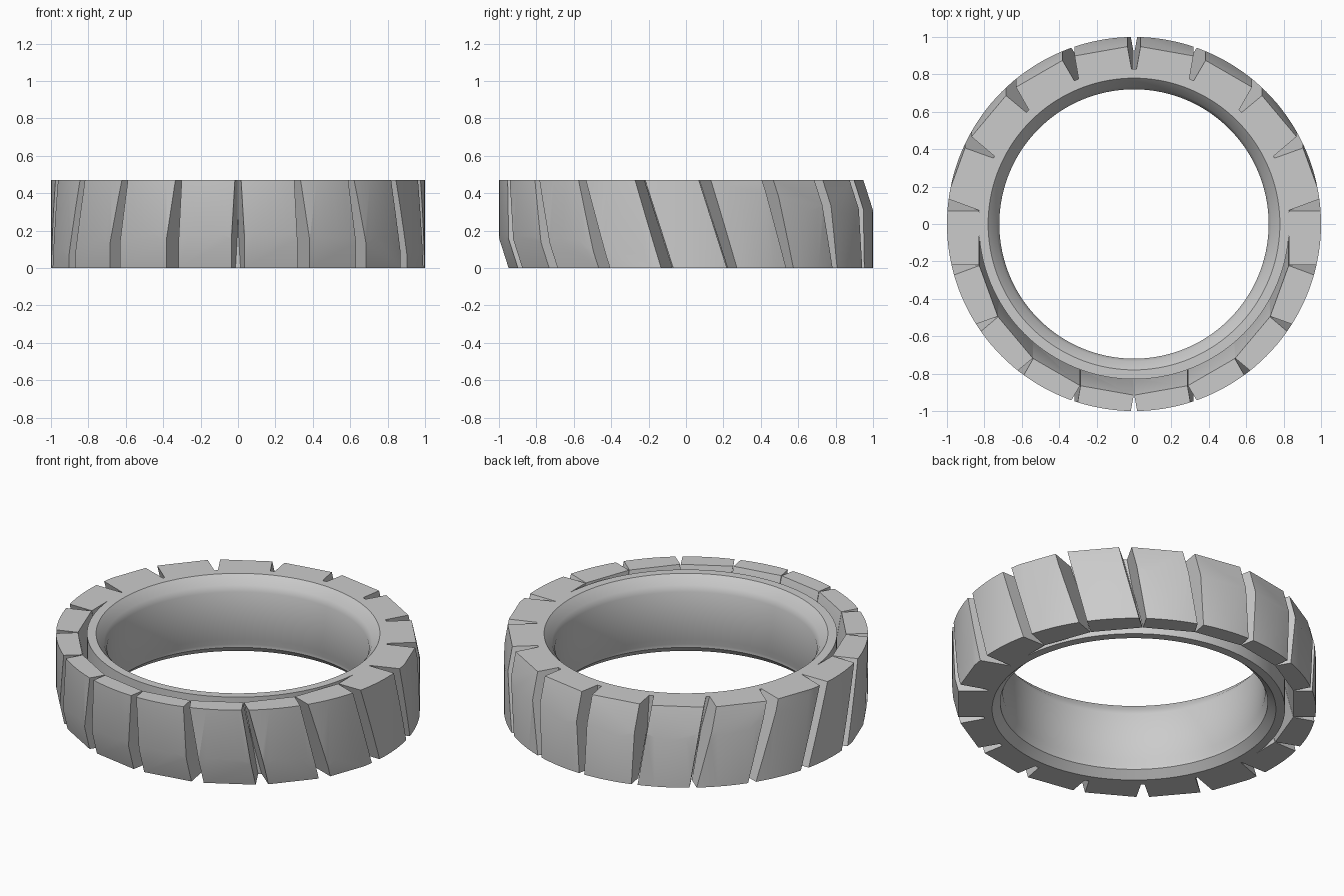
import bpy
import bmesh
from math import sin, cos, pi, radians

HEIGHT = 0.47      # tyre width
SEGMENTS = 144     # roundness of all lathed parts
BLOCKS = 18        # tread blocks around the tyre
LEAN = 0.075       # sideways shift of the tread at top and bottom

if "Cube" in bpy.data.objects:
    bpy.data.objects.remove(bpy.data.objects["Cube"])

rubber = bpy.data.materials.new("grey_rubber")
rubber.use_nodes = True
rubber.diffuse_color = (0.6, 0.6, 0.6, 1)
rubber.node_tree.nodes["Principled BSDF"].inputs["Base Color"].default_value = (0.6, 0.6, 0.6, 1)


def make_object(name, bm):
    bmesh.ops.recalc_face_normals(bm, faces=bm.faces)
    mesh = bpy.data.meshes.new(name)
    bm.to_mesh(mesh)
    bm.free()
    obj = bpy.data.objects.new(name, mesh)
    mesh.materials.append(rubber)
    bpy.context.collection.objects.link(obj)
    return obj


def lathe(name, profile):
    """Spin a closed (radius, height) profile around z."""
    bm = bmesh.new()
    rings = []
    for i in range(SEGMENTS):
        a = 2 * pi * i / SEGMENTS
        rings.append([bm.verts.new((r * sin(a), -r * cos(a), z)) for r, z in profile])
    for i, ring in enumerate(rings):
        after = rings[(i + 1) % SEGMENTS]
        for j in range(len(profile)):
            k = (j + 1) % len(profile)
            bm.faces.new((ring[j], after[j], after[k], ring[k]))
    return make_object(name, bm)


def finish(obj):
    bpy.ops.object.select_all(action='DESELECT')
    obj.select_set(True)
    bpy.context.view_layer.objects.active = obj
    bpy.ops.object.shade_smooth_by_angle(angle=radians(25))


# Inner carcass with chamfered bead on both rims
half = [(0.83, 0), (0.78, 0), (0.735, 0.042), (0.735, 0.062), (0.72, 0.098)]
upper = [(0.72, HEIGHT - 0.085), (0.735, HEIGHT - 0.05), (0.78, HEIGHT), (0.83, HEIGHT)]
carcass = lathe("inner_ring", half + upper)
finish(carcass)

# Leaning tread blocks, wedge shaped so the grooves narrow inwards
bm = bmesh.new()
step = 2 * pi / BLOCKS
inner_angle = step / 2 - radians(0.1)
outer_angle = step / 2 - radians(1.95)
outline = [(0.84, -inner_angle), (1.024, -outer_angle),
           (1.024, outer_angle), (0.84, inner_angle)]
for i in range(BLOCKS):
    mid = (i + 0.5) * step
    low, high = [
        [bm.verts.new((r * sin(mid + a), -r * cos(mid + a) + shift, z)) for r, a in outline]
        for z, shift in ((0, LEAN), (HEIGHT, -LEAN))]
    bm.faces.new(low)
    bm.faces.new(high)
    for j in range(4):
        k = (j + 1) % 4
        bm.faces.new((low[j], low[k], high[k], high[j]))
tread = make_object("tread_blocks", bm)

# Trim the blocks to an upright tube
trim = lathe("tread_trim", [(0.83, -0.2), (1, -0.2), (1, HEIGHT + 0.2), (0.83, HEIGHT + 0.2)])
trim.hide_render = True
cut = tread.modifiers.new("trim", 'BOOLEAN')
cut.operation = 'INTERSECT'
cut.solver = 'EXACT'
cut.object = trim
bpy.context.view_layer.objects.active = tread
bpy.ops.object.modifier_apply(modifier=cut.name)
bpy.data.objects.remove(trim)
finish(tread)
